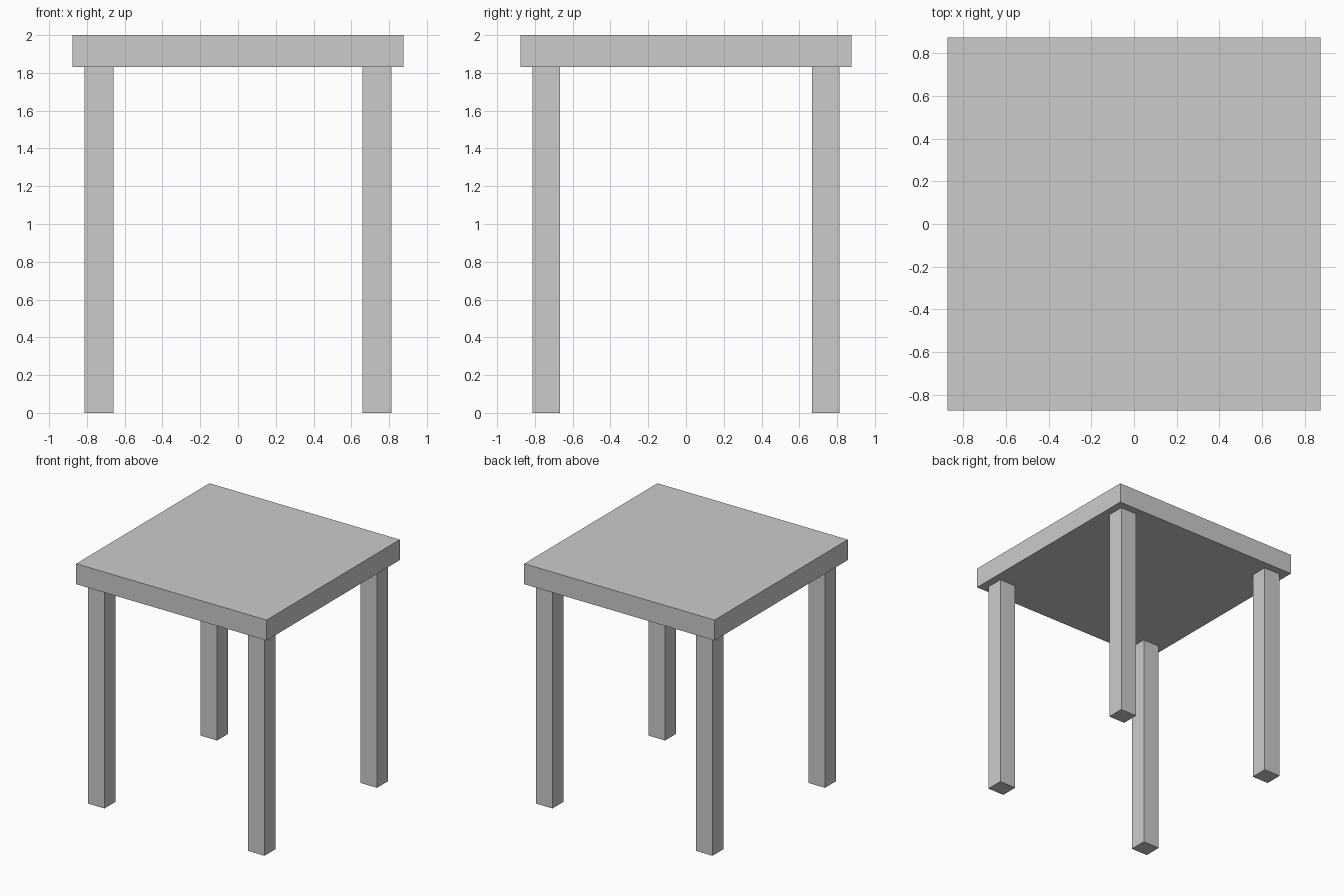
import bpy

if "Cube" in bpy.data.objects:
    bpy.data.objects.remove(bpy.data.objects["Cube"])


def box(name, lo, hi):
    """Axis-aligned box between two corners."""
    centre = [(a + b) / 2 for a, b in zip(lo, hi)]
    bpy.ops.mesh.primitive_cube_add(size=1, location=centre)
    ob = bpy.context.object
    ob.name = name
    ob.scale = [b - a for a, b in zip(lo, hi)]
    bpy.ops.object.transform_apply(location=False, rotation=False, scale=True)
    return ob


HALF = 0.875        # half width of the top
UNDERSIDE = 1.83    # height of the underside of the top
OUTER = 0.812       # outer face of the legs
LEG_X, LEG_Y = 0.153, 0.146

# Table top
box("table_top", (-HALF, -HALF, UNDERSIDE), (HALF, HALF, 2.0))

# Four square legs, set in slightly from the edges
for side, sx in (("left", -1), ("right", 1)):
    for end, sy in (("front", -1), ("back", 1)):
        xs = sorted((sx * OUTER, sx * (OUTER - LEG_X)))
        ys = sorted((sy * OUTER, sy * (OUTER - LEG_Y)))
        box(f"{end}_{side}_leg", (xs[0], ys[0], 0), (xs[1], ys[1], UNDERSIDE))
